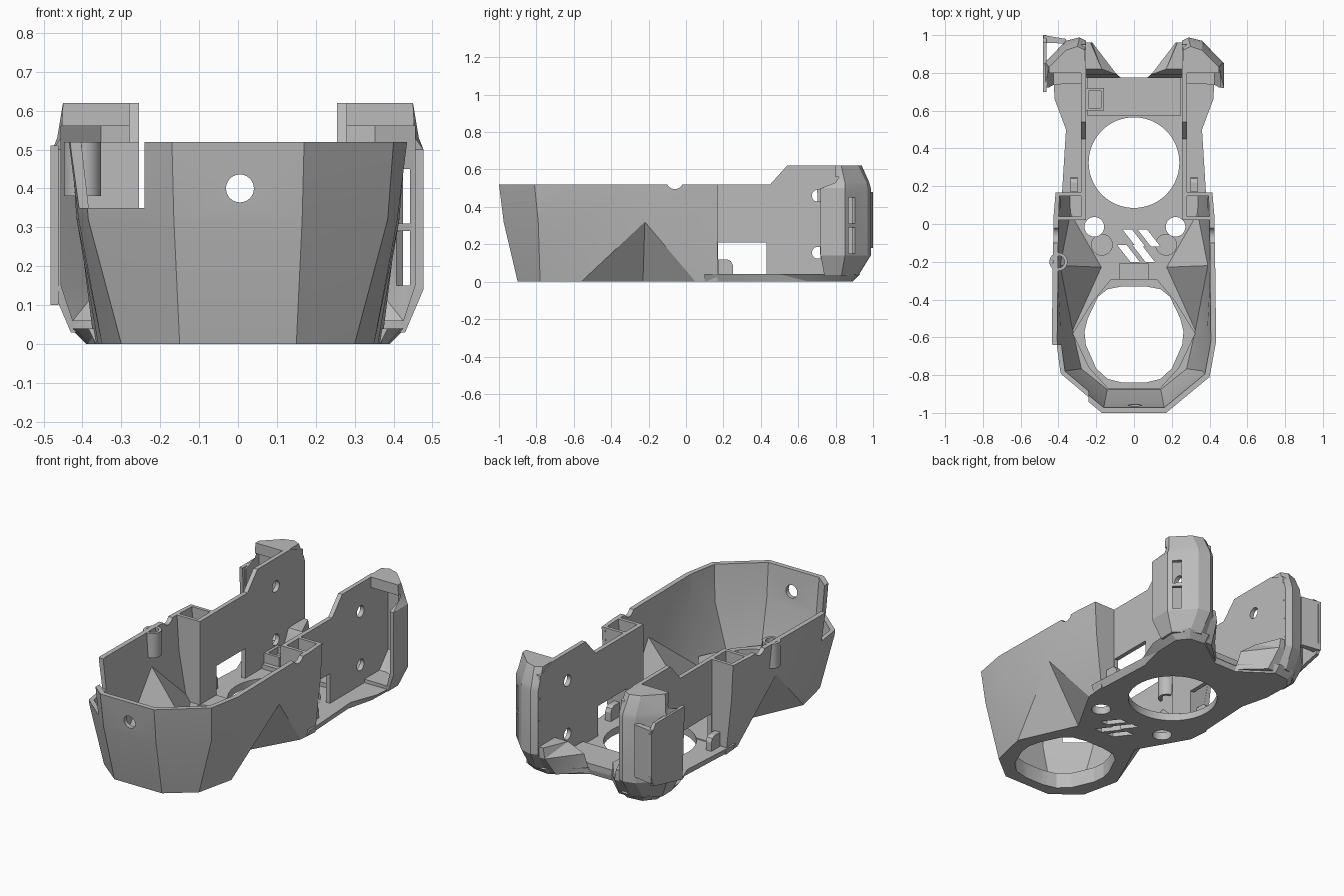
import bpy, bmesh, math
from mathutils import Vector

cube = bpy.data.objects.get("Cube")
if cube:
    bpy.data.objects.remove(cube, do_unlink=True)

grey = bpy.data.materials.new("plain_grey")
grey.use_nodes = True
grey.diffuse_color = (0.5, 0.5, 0.5, 1)
grey.node_tree.nodes["Principled BSDF"].inputs["Base Color"].default_value = (0.5, 0.5, 0.5, 1)
parts = []


def loft(name, rings, keep=True):
    """Closed solid through rings with equal point counts."""
    bm = bmesh.new()
    loops = [[bm.verts.new(p) for p in ring] for ring in rings]
    quads = []
    for low, high in zip(loops, loops[1:]):
        n = len(low)
        for i in range(n):
            j = (i + 1) % n
            quads.append(bm.faces.new((low[i], low[j], high[j], high[i])))
    caps = [bm.faces.new(loops[0][::-1]), bm.faces.new(loops[-1])]
    bmesh.ops.triangulate(bm, faces=quads, quad_method='SHORT_EDGE')
    bmesh.ops.triangulate(bm, faces=caps)
    bmesh.ops.recalc_face_normals(bm, faces=bm.faces)
    mesh = bpy.data.meshes.new(name)
    bm.to_mesh(mesh)
    bm.free()
    ob = bpy.data.objects.new(name, mesh)
    bpy.context.collection.objects.link(ob)
    mesh.materials.append(grey)
    if keep:
        parts.append(ob)
    return ob


def at(points, z):
    return [(x, y, z) for x, y in points]


def prism(name, points, z0, z1, keep=True):
    return loft(name, [at(points, z0), at(points, z1)], keep)


def box(name, x, y, z, keep=True):
    return prism(name, [(x[0], y[0]), (x[1], y[0]), (x[1], y[1]), (x[0], y[1])], *z, keep)


def mirrored(half):
    return half + [(-x, y) for x, y in reversed(half)]


def flip(points, s):
    return [(s * x, y) for x, y in points]


def circle(x, y, r, n=32):
    return [(x + r * math.cos(i * math.tau / n), y + r * math.sin(i * math.tau / n)) for i in range(n)]


def bore(axis, u, v, r, a, b):
    """Round cutter along x or y between a and b."""
    c = circle(u, v, r, 24)
    if axis == 'x':
        rings = [[(t, p, q) for p, q in c] for t in (a, b)]
    else:
        rings = [[(p, t, q) for p, q in c] for t in (a, b)]
    return loft("bore_cutter", rings, False)


def cut(ob, *cutters):
    for c in cutters:
        c.hide_render = True
        m = ob.modifiers.new("cut", 'BOOLEAN')
        m.operation, m.solver, m.object = 'DIFFERENCE', 'EXACT', c
        bpy.context.view_layer.update()
        deps = bpy.context.evaluated_depsgraph_get()
        mesh = bpy.data.meshes.new_from_object(ob.evaluated_get(deps))
        ob.modifiers.clear()
        ob.data = mesh
        bpy.data.objects.remove(c, do_unlink=True)


def inset(points, d):
    """Move each corner of a counter-clockwise outline inwards."""
    out = []
    for i, p in enumerate(points):
        a, b, c = Vector(points[i - 1]), Vector(p), Vector(points[(i + 1) % len(points)])
        n1, n2 = (Vector((-(e - s).y, (e - s).x)).normalized() for s, e in ((a, b), (b, c)))
        m = (n1 + n2).normalized()
        out.append(tuple(b + m * d / max(0.5, m.dot(n1))))
    return out


# Faceted front tub, pinched at the bottom behind the hexagonal opening
top = [(.17, -1), (.40, -.81), (.435, -.62), (.43, -.22), (.425, .05), (.415, .168)]
mid = [(.165, -.975), (.385, -.79), (.41, -.60), (.415, -.22), (.41, .05), (.405, .168)]
low = [(.15, -.90), (.30, -.78), (.35, -.56), (.20, -.23), (.36, .05), (.37, .168)]
levels = [(low, 0), (mid, .32), (top, .52)]
tub = loft("front_tub", [at(mirrored(h), z) for h, z in levels])
hollow = []
for (half, _), z in zip(levels, (.045, .32, .56)):
    ring = inset(mirrored(half), .024)
    n = len(half)
    for i in (n - 1, n):
        ring[i] = (math.copysign(half[-1][0] - .024, ring[i][0]), .3)
    hollow.append(at(ring, z))
cut(tub, loft("tub_hollow", hollow, False))

# Hexagonal rim with a rounded opening
hex_half = [(.14, -.87), (.24, -.76), (.325, -.58), (.22, -.41), (.12, -.29)]
hole_half = [(.06, -.84), (.14, -.82), (.20, -.765), (.255, -.64), (.262, -.57),
             (.245, -.50), (.19, -.385), (.14, -.345), (.06, -.33)]
rim = prism("opening_rim", mirrored(hex_half), 0, .09)
for ob in (tub, rim):
    cut(ob, prism("opening_cutter", mirrored(hole_half), -.1, .2, False))

# Holes, notches and slanted vents in the tub
slots = [prism("vent_cutter", [(x, y), (x + .05, y), (x + .12, y - .09), (x + .07, y - .09)], -.1, .1, False)
         for x, y in ((-.06, -.03), (.02, -.03), (-.09, -.11), (-.01, -.11))]
cut(tub, *slots)
cut(tub, prism("big_hole_cutter", circle(0, .325, .24, 64), -.1, .1, False),
    prism("screw_cutter", circle(.22, -.015, .052), -.1, .1, False),
    prism("screw_cutter", circle(-.21, -.015, .052), -.1, .1, False),
    prism("recess_cutter", circle(.17, -.11, .055), .035, .1, False),
    prism("recess_cutter", circle(-.17, -.11, .055), .035, .1, False),
    bore('y', .005, .40, .036, -1.1, -.9),
    bore('x', -.06, .54, .045, -.6, .6),
    box("rim_notch", (-.6, -.24), (-1.1, -.64), (.35, .6), False))

# Rear floor with a chamfered edge and forked back
floor_top = [(.385, .1), (.36, .5), (.42, .66), (.43, .82), (.37, .91), (.25, .93), (.07, .775)]
floor_low = [(.365, .1), (.345, .5), (.385, .66), (.39, .82), (.34, .88), (.25, .89), (.07, .765)]
deck = loft("rear_floor", [at(mirrored(floor_low), 0), at(mirrored(floor_top), .04)])
cut(deck, prism("big_hole_cutter", circle(0, .325, .24, 64), -.1, .1, False))
box("rear_crossbar", (-.25, .25), (.575, .775), (.03, .065))
clip = box("floor_bracket", (-.255, -.16), (.60, .72), (.05, .12))
cut(clip, box("bracket_cutter", (-.24, -.175), (.615, .705), (.08, .2), False))
box("bridge_block", (-.08, .08), (-.30, -.21), (.02, .08))

# Side loop on the right rim
loop = prism("side_loop", circle(-.40, -.20, .048), .38, .52)
cut(loop, prism("loop_cutter", circle(-.40, -.20, .032), .3, .6, False))

wall_profile = [(.02, .02), (.02, .52), (.45, .52), (.54, .62), (.84, .62),
                (.95, .58), (.965, .17), (.89, .02)]
pod_low = [(.26, .74), (.43, .74), (.43, .83), (.36, .90), (.30, .92), (.25, .90)]
pod_mid = [(.26, .74), (.477, .72), (.477, .85), (.36, .97), (.29, .988), (.255, .97)]
pod_shelf = [(.26, .80), (.455, .80), (.465, .85), (.36, .965), (.29, .98), (.255, .96)]
pod_top = [(.26, .80), (.45, .80), (.45, .83), (.36, .92), (.30, .94), (.26, .92)]
pod_inner = [(.28, .6), (.455, .6), (.455, .84), (.352, .945), (.28, .955)]

for s, side in ((1, "left"), (-1, "right")):
    # Thin side wall with a cable window and two screw holes
    wall = loft(side + "_side_wall", [[(s * x, y, z) for y, z in wall_profile] for x in (.255, .28)])
    a, b = sorted((s * .2, s * .35))
    cut(wall, box("window_cutter", (a, b), (.17, .43), (.04, .21), False),
        bore('x', .705, .46, .032, a, b), bore('x', .705, .155, .032, a, b))

    # Column plates closing the back of the tub
    for y0, y1, label in ((.02, .04, "_front"), (.148, .167, "_back")):
        loft(side + label + "_column_plate",
             [at(flip([(.256, y0), (x, y0), (x, y1), (.256, y1)], s), z)
              for x, z in ((.345, .02), (.395, .32), (.408, .52))])

    # Rounded floor tab beside the wall
    tab = [(.17, .02), (.25, .02), (.25, .09), (.24, .11), (.22, .12), (.17, .12)]
    loft(side + "_floor_tab", [[(s * x, y, z) for y, z in tab] for x in (.30, .335)])

    # Hollow rear corner pod, open to the front
    pod = loft(side + "_rear_pod", [at(flip(r, s), z) for r, z in
               ((pod_low, .03), (pod_mid, .14), (pod_mid, .50), (pod_shelf, .53), (pod_top, .62))])
    core_low = [(x - .03 * (x > .3), min(y, .875)) for x, y in pod_inner]
    cut(pod, loft("pod_hollow", [at(flip(r, s), z) for r, z in
                  ((core_low, .06), (pod_inner, .15), (pod_inner, .56))], False))
    if s > 0:
        slit = [(.36, .84), (.395, .805), (.50, .91), (.465, .945)]
        cut(pod, *[prism("slit_cutter", slit, z, z + .14, False) for z in (.15, .31)])

    # Sloping fork tip on the inner side of the pod
    loft(side + "_fork_tip", [
        at(flip([(.07, .77), (.26, .77), (.26, .89), (.20, .89)], s), .01),
        at(flip([(.09, .79), (.26, .79), (.26, .96), (.22, .96)], s), .12),
        at(flip([(.17, .82), (.26, .82), (.26, .96), (.23, .96)], s), .18)])

# Hooked plate on the outer right corner
loft("right_hook_plate", [[(x, y, z) for y, z in
     ((.72, .10), (.98, .16), (1.0, .22), (1.0, .46), (.96, .51), (.70, .51))] for x in (-.482, -.462)])
prism("right_hook_web", [(-.48, 1.0), (-.36, .98), (-.36, .955), (-.48, .96)], .18, .48)

bpy.ops.object.select_all(action='DESELECT')
for ob in parts:
    ob.select_set(True)
bpy.context.view_layer.objects.active = tub
bpy.ops.object.shade_smooth_by_angle(angle=math.radians(18))
